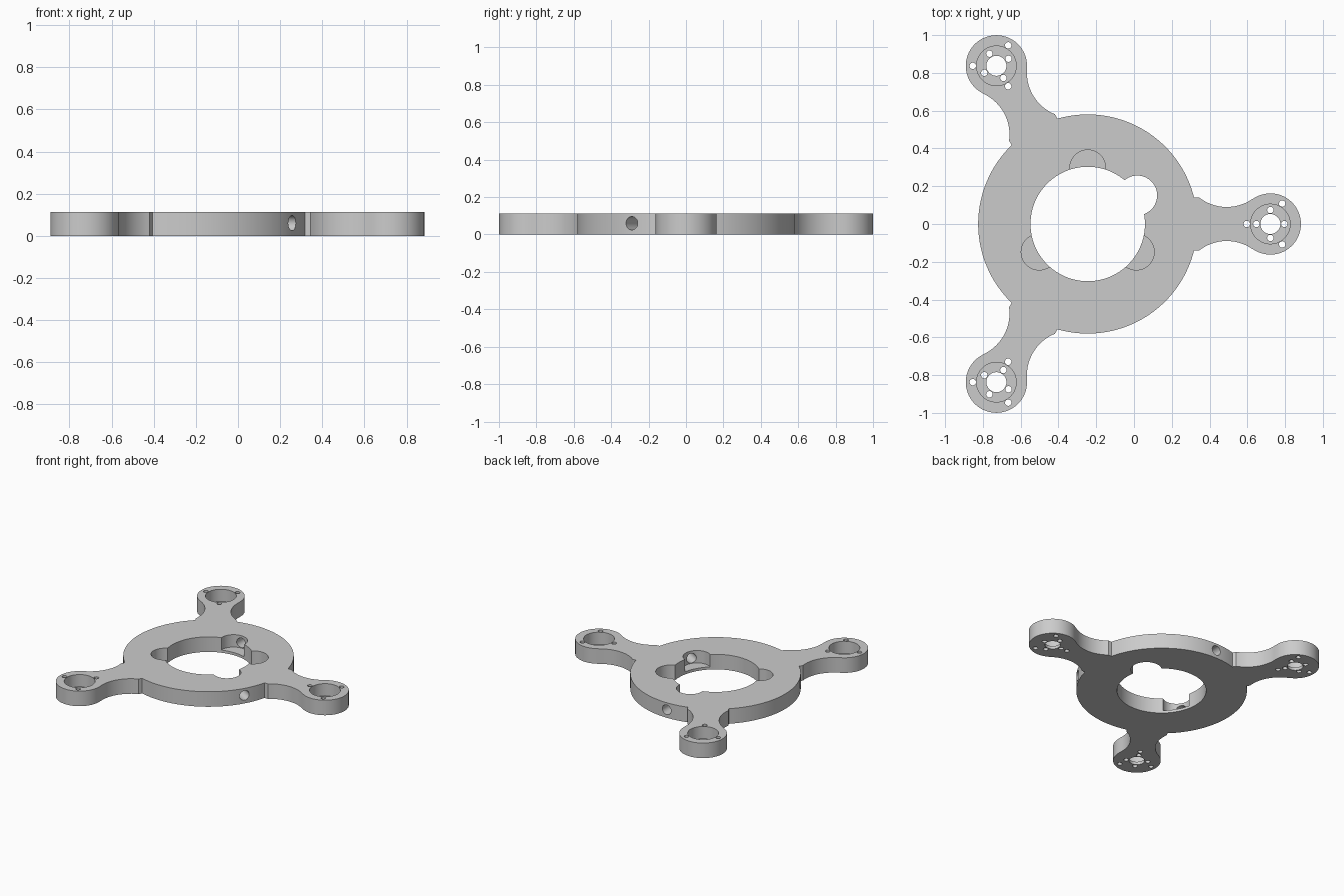
import bpy, bmesh
from math import sin, cos, radians, asin, degrees
from mathutils import Matrix, Vector

if "Cube" in bpy.data.objects:
    bpy.data.objects.remove(bpy.data.objects["Cube"])

H = 0.113                      # plate thickness
CX = -0.245                    # ring centre
RING, BORE = 0.58, 0.303
PAD_D, PAD_R = 0.967, 0.162    # pad distance from ring centre, pad radius
POCKET_FLOOR, SEAT_FLOOR = 0.02, 0.022


def arc(cx, cy, r, a0, a1, n):
    return [(cx + r * cos(radians(a0 + (a1 - a0) * i / n)),
             cy + r * sin(radians(a0 + (a1 - a0) * i / n))) for i in range(n + 1)]


def polar(r, deg, off_r=0, off_deg=0):
    """Point around the ring centre, plus an offset around that point."""
    return (CX + r * cos(radians(deg)) + off_r * cos(radians(off_deg)),
            r * sin(radians(deg)) + off_r * sin(radians(off_deg)))


def make_object(name, bm):
    bmesh.ops.recalc_face_normals(bm, faces=bm.faces)
    mesh = bpy.data.meshes.new(name)
    bm.to_mesh(mesh)
    bm.free()
    ob = bpy.data.objects.new(name, mesh)
    bpy.context.collection.objects.link(ob)
    return ob


def cylinder(bm, matrix, r, depth, seg):
    bmesh.ops.create_cone(bm, cap_ends=True, segments=seg, radius1=r, radius2=r,
                          depth=depth, matrix=matrix)


def drill(bm, xy, r, z0=-0.05, seg=32):
    z1 = 0.2
    cylinder(bm, Matrix.Translation((xy[0], xy[1], (z0 + z1) / 2)), r, z1 - z0, seg)


# Plate outline: ring with three necked arms ending in round pads
root = degrees(asin(0.14 / RING))
upper = arc(PAD_D, 0, PAD_R, 0, 121.6, 28)
upper += arc(0.736, 0.328, 0.238, 270 + 37.8, 270 - 37.8, 20)[1:]
upper.append((RING * cos(radians(root)), 0.14))
arm = [(x, -y) for x, y in reversed(upper[1:])] + upper
sector = arm + arc(0, 0, RING, root, 120 - root, 32)[1:-1]

bm = bmesh.new()
verts = []
for a in (0, 120, 240):
    rot = Matrix.Rotation(radians(a), 3, 'Z')
    verts += [bm.verts.new(rot @ Vector((x, y, 0)) + Vector((CX, 0, 0))) for x, y in sector]
base = bm.faces.new(verts)
ext = bmesh.ops.extrude_face_region(bm, geom=[base])
bmesh.ops.translate(bm, vec=(0, 0, H),
                    verts=[v for v in ext['geom'] if isinstance(v, bmesh.types.BMVert)])
plate = make_object("three_arm_plate", bm)

# Cutters, grouped so that no group overlaps itself
bore, pockets, seats, holes, radial = [bmesh.new() for _ in range(5)]
drill(bore, (CX, 0), BORE, seg=96)
drill(pockets, polar(0.303, 30), 0.105, seg=64)            # through notch
for a in (90, 210, 330):
    drill(pockets, polar(0.297, a), 0.095, POCKET_FLOOR, 64)
    # radial screw hole from the rim into the pocket
    x, y = polar(0.5, a)
    m = (Matrix.Translation((x, y, 0.06)) @ Matrix.Rotation(radians(a), 4, 'Z')
         @ Matrix.Rotation(radians(90), 4, 'Y'))
    cylinder(radial, m, 0.036, 0.32, 32)
for a in (0, 120, 240):
    drill(seats, polar(PAD_D, a), 0.105, SEAT_FLOOR, 64)   # bearing seat
    for b in (60, 180, 300):
        drill(seats, polar(PAD_D, a, 0.125, a + b), 0.017, seg=20)
    drill(holes, polar(PAD_D, a), 0.053, seg=40)
    for b in (0, 90, 180, 270):
        drill(holes, polar(PAD_D, a, 0.074, a + b), 0.017, seg=20)

bpy.context.view_layer.objects.active = plate
plate.select_set(True)
for name, cut in (("bore", bore), ("pocket", pockets), ("seat", seats),
                  ("hole", holes), ("radial", radial)):
    cutter = make_object(name + "_cutter", cut)
    cutter.hide_render = True
    mod = plate.modifiers.new(name, 'BOOLEAN')
    mod.operation = 'DIFFERENCE'
    mod.solver = 'EXACT'
    mod.object = cutter
    bpy.ops.object.modifier_apply(modifier=mod.name)
    bpy.data.objects.remove(cutter)

bpy.ops.object.shade_smooth_by_angle(angle=radians(25))
